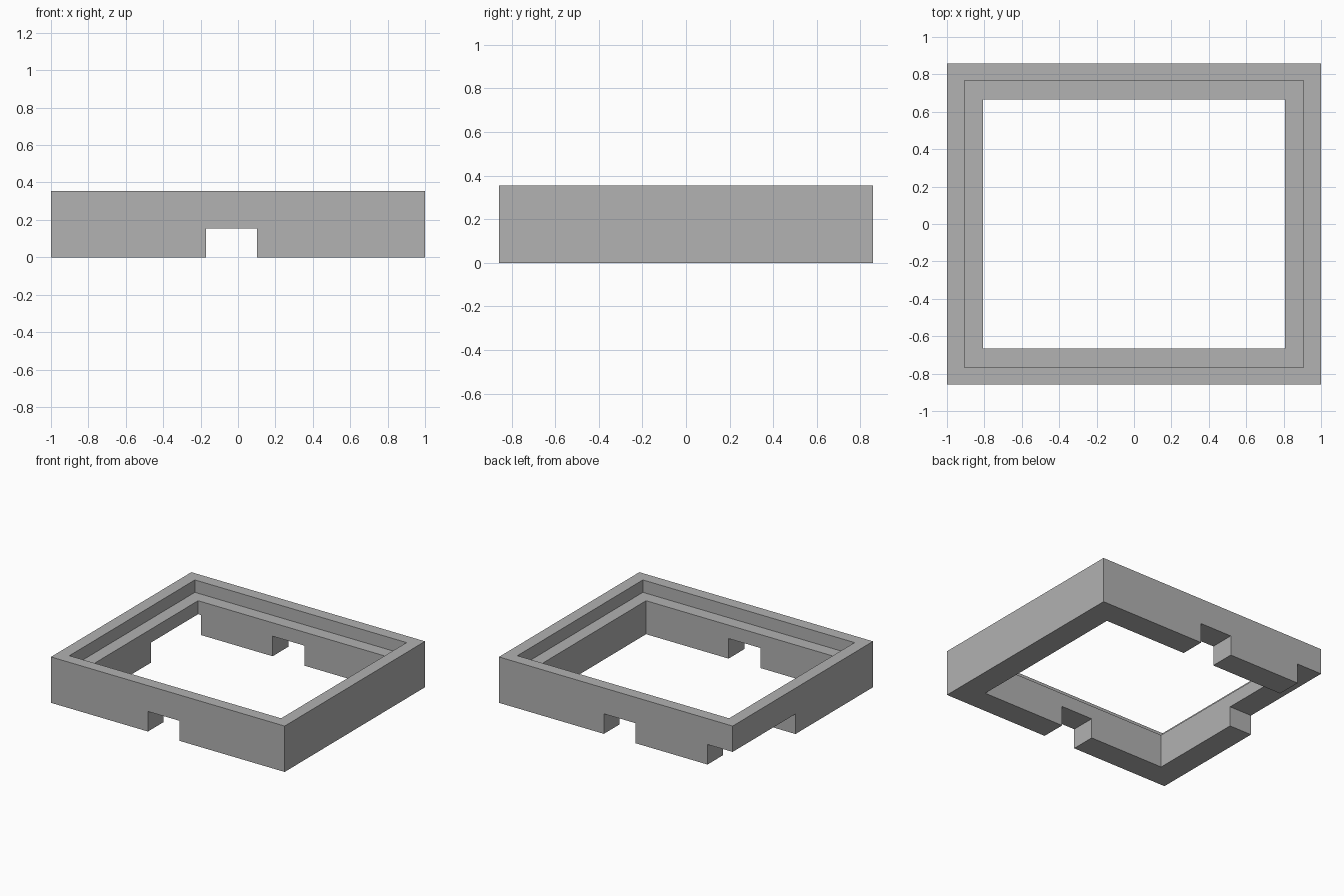
import bpy

default = bpy.data.objects.get("Cube")
if default:
    bpy.data.objects.remove(default, do_unlink=True)

HX, HY, H = 1.0, 0.858, 0.355   # half width, half depth, height
LEDGE, NOTCH = 0.259, 0.155     # ledge height, notch height
OVER = 0.1                      # how far cutters pass the outer faces

grey = bpy.data.materials.new("plain grey")
grey.use_nodes = True
colour = (0.445, 0.445, 0.445, 1)
grey.diffuse_color = colour
grey.node_tree.nodes["Principled BSDF"].inputs["Base Color"].default_value = colour


def box(name, low, high):
    """Box between two opposite corners."""
    centre = [(a + b) / 2 for a, b in zip(low, high)]
    bpy.ops.mesh.primitive_cube_add(size=1, location=centre)
    obj = bpy.context.object
    obj.name = name
    obj.scale = [b - a for a, b in zip(low, high)]
    bpy.ops.object.transform_apply(location=True, rotation=False, scale=True)
    return obj


def cut(target, name, low, high):
    """Subtract a box from the target."""
    cutter = box(name, low, high)
    cutter.hide_render = True
    mod = target.modifiers.new(name, "BOOLEAN")
    mod.operation = "DIFFERENCE"
    mod.solver = "EXACT"
    mod.object = cutter
    bpy.context.view_layer.objects.active = target
    bpy.ops.object.modifier_apply(modifier=mod.name)
    bpy.data.objects.remove(cutter, do_unlink=True)


# Rectangular frame
frame = box("frame", (-HX, -HY, 0), (HX, HY, H))
frame.data.materials.append(grey)

# Central opening and the stepped ledge around its top
cut(frame, "opening", (-0.808, -0.666, -OVER), (0.808, 0.666, H + OVER))
cut(frame, "ledge_recess", (-0.906, -0.767, LEDGE), (0.906, 0.767, H + OVER))

# Notch through the front and back walls
cut(frame, "cross_notch", (-0.17, -HY - OVER, -OVER), (0.102, HY + OVER, NOTCH))

# Notch in the right wall, running out through the back corner
cut(frame, "corner_notch", (-HX - OVER, 0.09, -OVER), (-0.785, HY + OVER, NOTCH))

for poly in frame.data.polygons:
    poly.use_smooth = False
    poly.material_index = 0
